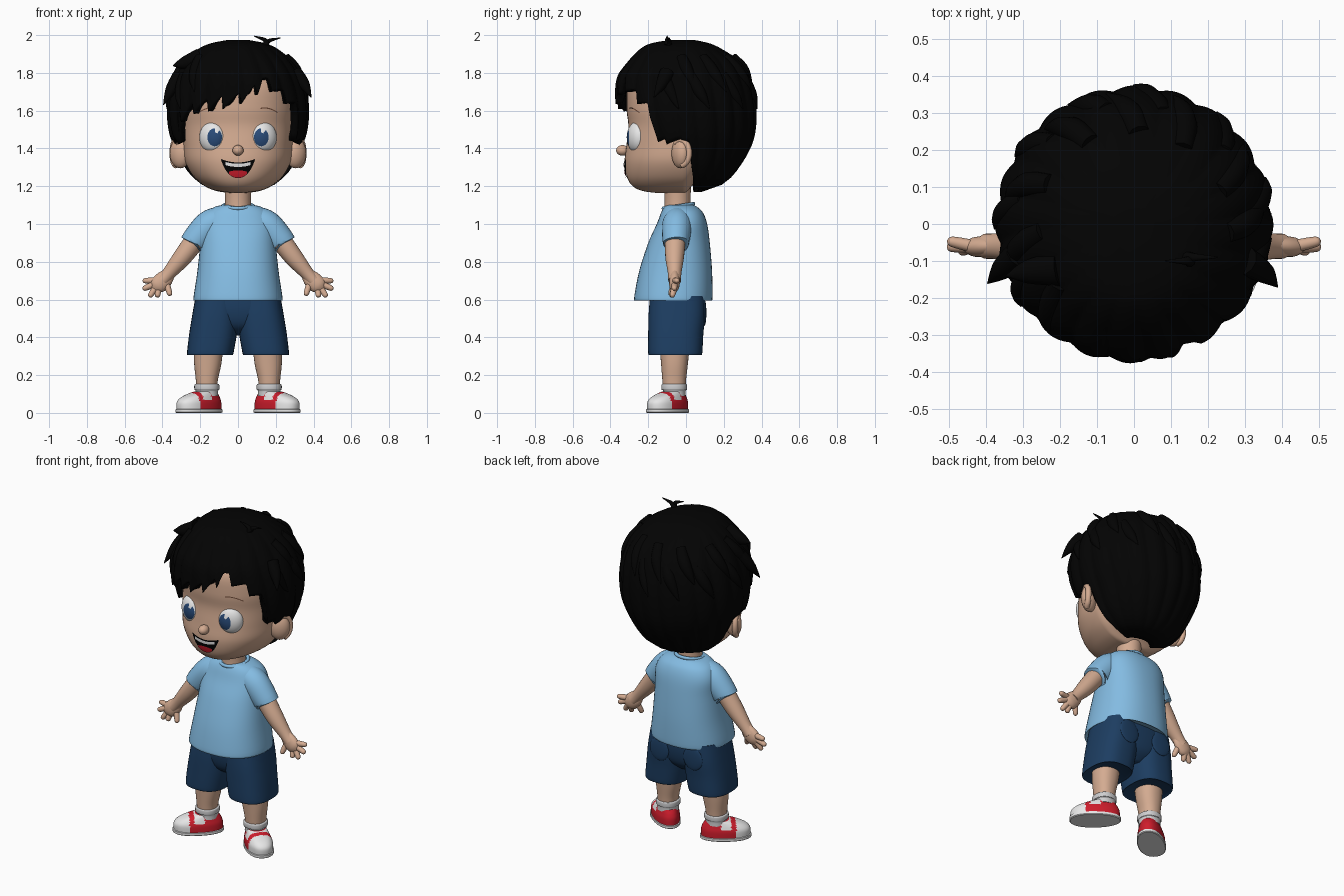
import bpy, bmesh, math, random
from math import sin, cos, pi, radians
from mathutils import Vector, Matrix

random.seed(4)
if "Cube" in bpy.data.objects:
    bpy.data.objects.remove(bpy.data.objects["Cube"])


def material(name, *rgb):
    m = bpy.data.materials.new(name)
    m.use_nodes = True
    m.diffuse_color = (*rgb, 1)
    m.node_tree.nodes["Principled BSDF"].inputs["Base Color"].default_value = (*rgb, 1)
    return m


SKIN = material("skin", .66, .41, .285)
HAIR = material("hair_black", .001, .001, .001)
SHIRT = material("shirt_blue", .23, .50, .76)
SHORTS = material("shorts_navy", .012, .047, .12)
RED = material("shoe_red", .62, .012, .025)
WHITE = material("white", .80, .80, .80)
IRIS = material("iris_blue", .022, .07, .19)
SOCK = material("sock_grey", .62, .62, .63)
BROW = material("brow_brown", .16, .07, .04)


def finish(name, bm, mats, rule=None, angle=45):
    """Turn a bmesh into a smooth-shaded object, coloured by a face rule."""
    bmesh.ops.recalc_face_normals(bm, faces=bm.faces)
    for f in bm.faces:
        f.smooth = True
        if rule:
            f.material_index = rule(f.calc_center_median())
    me = bpy.data.meshes.new(name)
    bm.to_mesh(me)
    bm.free()
    me.set_sharp_from_angle(angle=radians(angle))
    for m in mats:
        me.materials.append(m)
    ob = bpy.data.objects.new(name, me)
    bpy.context.collection.objects.link(ob)
    return ob


def loft(name, rings, mats, rule=None, caps=(True, True), angle=45):
    bm = bmesh.new()
    loops = [[bm.verts.new(p) for p in ring] for ring in rings]
    n = len(loops[0])
    for a, b in zip(loops, loops[1:]):
        for i in range(n):
            bm.faces.new((a[i], a[(i + 1) % n], b[(i + 1) % n], b[i]))
    for loop, cap in zip((loops[0], loops[-1]), caps):
        if cap:
            bm.faces.new(loop)
    return finish(name, bm, mats, rule, angle)


def smooth(rows, k=5):
    """Catmull-Rom through rows of numbers."""
    out = []
    for i in range(len(rows) - 1):
        pick = [rows[max(i - 1, 0)], rows[i], rows[i + 1], rows[min(i + 2, len(rows) - 1)]]
        for j in range(k):
            t = j / k
            out.append(tuple(.5 * (2*b + (c-a)*t + (2*a-5*b+4*c-d)*t*t + (3*b-a-3*c+d)*t**3)
                             for a, b, c, d in zip(*pick)))
    return out + [rows[-1]]


def power(v, p):
    return math.copysign(abs(v) ** (2 / p), v)


def body(name, rows, mat, p=2.2, yc=None, n=48):
    """Stacked oval sections: rows are z, centre x, half width, front y, back y."""
    rings = []
    for z, cx, rx, yf, yb in smooth(rows):
        c = (yf + yb) / 2 if yc is None else yc
        ring = []
        for i in range(n):
            s = sin(2 * pi * i / n)
            ring.append((cx + rx * power(cos(2 * pi * i / n), p),
                         c + (yb - c if s > 0 else c - yf) * power(s, p), z))
        rings.append(ring)
    return loft(name, rings, [mat])


def tube(name, path, mat, flat=1, n=16):
    """Round limb along x, y, z, radius rows; flat squeezes it front to back."""
    pts = smooth(path)
    rings = []
    for i, (x, y, z, r) in enumerate(pts):
        t = Vector(pts[min(i + 1, len(pts) - 1)][:3]) - Vector(pts[max(i - 1, 0)][:3])
        u = t.cross(Vector((0, 1, 0))).normalized()
        v = u.cross(t).normalized() * flat
        r = max(r, .001)
        rings.append([Vector((x, y, z)) + r * (cos(2*pi*j/n) * u + sin(2*pi*j/n) * v) for j in range(n)])
    return loft(name, rings, [mat])


def ball(name, loc, size, mat, turn=0):
    bm = bmesh.new()
    bmesh.ops.create_uvsphere(bm, u_segments=32, v_segments=20, radius=1)
    bm.transform(Matrix.Translation(loc) @ Matrix.Rotation(turn, 4, 'Z') @ Matrix.Diagonal((*size, 1)))
    return finish(name, bm, [mat])


# Head, neck and nose
HEAD = [(1.165, 0, .05, -.16, 0), (1.175, 0, .115, -.23, .01), (1.2, 0, .175, -.282, .03),
        (1.25, 0, .235, -.313, .08), (1.33, 0, .28, -.325, .14), (1.42, 0, .29, -.315, .2),
        (1.52, 0, .295, -.305, .27), (1.62, 0, .3, -.315, .28), (1.75, 0, .28, -.3, .28),
        (1.85, 0, .2, -.2, .2), (1.9, 0, .05, -.05, .05)]
body("head", HEAD, SKIN, yc=-.02)
tube("neck", [(0, -.045, 1.04, .072), (0, -.045, 1.12, .068), (0, -.045, 1.24, .075)], SKIN, n=32)
ball("nose", (0, -.336, 1.39), (.029, .034, .028), SKIN)


def lookup(table, z):
    for a, b in zip(table, table[1:]):
        if (a[0] - z) * (b[0] - z) <= 0 and a[0] != b[0]:
            t = (z - a[0]) / (b[0] - a[0])
            return [p + (q - p) * t for p, q in zip(a, b)]
    return table[-1]


FACE = smooth(HEAD)


def face_patch(name, x0, x1, top, bottom, lift, mat, n=28, m=10):
    """Thin painted plate that follows the face."""
    bm = bmesh.new()
    grid = []
    for i in range(n + 1):
        x = x0 + (x1 - x0) * i / n
        col = []
        for j in range(m + 1):
            z = bottom(x) + (top(x) - bottom(x)) * j / m
            _, _, rx, yf, _ = lookup(FACE, z)
            y = -.02 + (yf + .02) * (1 - abs(x / rx) ** 2.2) ** (1 / 2.2)
            col.append(bm.verts.new((x, y - lift, z)))
        grid.append(col)
    for a, b in zip(grid, grid[1:]):
        for j in range(m):
            bm.faces.new((a[j], b[j], b[j + 1], a[j + 1]))
    return finish(name, bm, [mat])


# Mouth, teeth and tongue
lip = lambda x: 1.326 + 2.2 * x * x
jaw = lambda x: 1.243 + 8 * x * x + 480 * x ** 4
face_patch("mouth", -.09, .09, lip, jaw, .004, HAIR)
face_patch("teeth", -.066, .066, lambda x: lip(x) - .007, lambda x: max(lip(x) - .024, jaw(x)), .007, WHITE)
face_patch("tongue", -.048, .048, lambda x: 1.284 - 3 * x * x, lambda x: jaw(x) + .002, .007, RED)

# Eyes, brows and ears
for s, side in ((1, "left"), (-1, "right")):
    bm = bmesh.new()
    bmesh.ops.create_uvsphere(bm, u_segments=48, v_segments=40, radius=1)
    for f in bm.faces:
        c = f.calc_center_median().normalized()
        a, turn = math.acos(c.z), math.atan2(c.y, c.x)
        f.material_index = int(a < radians(36) and not (a > .3 and .9 < turn < 1.6))
    bm.transform(Matrix.Translation((s * .137, -.262, 1.459)) @ Matrix.Rotation(s * .42, 4, 'Z')
                 @ Matrix.Diagonal((.071, .047, .081, 1)) @ Matrix.Rotation(-s * .54, 4, 'Z')
                 @ Matrix.Rotation(pi / 2, 4, 'X'))
    finish(side + "_eye", bm, [WHITE, IRIS])
    arch = lambda x: 1.617 - 5 * (abs(x) - .14) ** 2
    face_patch(side + "_brow", s * .12, s * .21, arch, lambda x: arch(x) - .006, .004, BROW, m=2)
    ball(side + "_ear", (s * .305, -.03, 1.375), (.06, .042, .08), SKIN, s * .5)
    rim = [(s * (.325 + .022 * cos(t)), -.03 + .046 * cos(t), 1.376 + .068 * sin(t), .016)
           for t in [radians(d) for d in range(-80, 131, 30)]]
    tube(side + "_ear_rim", rim, SKIN)

# Hair shell: z, half width, front depth, back depth
SHAPE = smooth([(1.975, .05, .08, .04), (1.955, .15, .19, .13), (1.92, .22, .25, .2),
                (1.86, .285, .305, .285), (1.78, .335, .36, .335), (1.68, .365, .372, .362),
                (1.58, .372, .367, .37), (1.48, .36, .34, .362), (1.4, .33, .32, .337),
                (1.3, .285, .3, .278), (1.22, .21, .2, .188), (1.18, .13, .1, .09), (1.168, .07, .05, .04)])
HAIRLINE = [(-180, 1.17), (-97, 1.17), (-93, 1.45), (-63, 1.45), (-58, 1.6), (-40, 1.645), (-20, 1.67),
            (0, 1.69), (15, 1.74), (23, 1.8), (28, 1.78), (45, 1.7), (57, 1.64), (63, 1.45),
            (93, 1.45), (97, 1.17), (180, 1.17)]


def hair_point(deg, z, grow=1.0):
    _, rx, f, b = lookup(SHAPE, z)
    a = radians(deg)
    ridge = grow * (1 + .035 * min(1, (1.985 - z) * 8) * (abs(sin(10 * a + 3 * z)) - .65))
    return Vector((rx * sin(a) * ridge, -(f if cos(a) > 0 else b) * cos(a) * ridge
                   + .25 * max(0, 1.3 - z), z))


def hair_end(deg):
    amp = .07 if abs(deg) < 58 else .03 if abs(deg) < 94 else 0
    return lookup(HAIRLINE, deg)[1] - amp * (1 - (deg + 180) / 14 % 1) ** 1.3


ROWS, COLS = 36, 240
rings = []
for r in range(ROWS + 1):
    t = (r / ROWS) ** 1.7
    rings.append([hair_point(d, 1.975 - (1.975 - hair_end(d)) * t)
                  for d in [-180 + 360 * c / COLS for c in range(COLS)]])
shell = loft("hair", rings, [HAIR], caps=(True, False))
solid = shell.modifiers.new("thickness", 'SOLIDIFY')
solid.thickness, solid.offset = .04, -1

# Overlapping locks and loose tufts
for row, z in enumerate((1.88, 1.79)):
    for k in range(11):
        d = -180 + 360 * (k + row / 2) / 11 + random.uniform(-6, 6)
        if abs(d - 10) < 50:
            continue
        path = [(*hair_point(d + 5 * i, z - .06 * i, g), w)
                for i, (g, w) in enumerate(((.92, .03), (.94, .036), (.97, .026), (1.005, .002)))]
        tube("hair_lock", path, HAIR, n=10)
for path in ([(-.2, -.12, 1.88, .05), (-.29, -.13, 1.85, .032), (-.345, -.14, 1.838, .002)],
             [(.3, -.1, 1.8, .04), (.35, -.13, 1.74, .03), (.388, -.17, 1.67, .002)],
             [(-.31, -.08, 1.78, .04), (-.355, -.12, 1.71, .03), (-.395, -.16, 1.63, .002)],
             [(.15, -.1, 1.95, .016), (.14, -.1, 1.975, .011), (.085, -.1, 1.995, .002)],
             [(.14, -.09, 1.94, .018), (.165, -.09, 1.97, .011), (.225, -.09, 1.985, .002)]):
    tube("hair_tuft", path, HAIR, n=10)

# Shirt
body("shirt", [(.6, 0, .228, -.265, .132), (.607, 0, .236, -.275, .14), (.75, 0, .215, -.248, .138),
               (.9, 0, .2, -.2, .126), (1, 0, .195, -.155, .112), (1.06, 0, .168, -.132, .09),
               (1.09, 0, .125, -.115, .06), (1.1, 0, .085, -.1, .04)], SHIRT, p=2.3)
bpy.ops.mesh.primitive_torus_add(location=(0, -.04, 1.095), rotation=(.15, 0, 0), major_radius=.08,
                                 minor_radius=.01, major_segments=40, minor_segments=10)
collar = bpy.context.object
collar.name = "collar"
collar.data.materials.append(SHIRT)
bpy.ops.object.shade_smooth()

# Shorts hips
body("shorts_hips", [(.41, 0, .04, -.1, .03), (.46, 0, .15, -.165, .08), (.54, 0, .215, -.19, .1),
                     (.64, 0, .21, -.19, .1)], SHORTS, p=2.5)

for s, side in ((1, "left"), (-1, "right")):
    # Sleeve, arm and hand
    tube(side + "_sleeve", [(s * .08, -.04, 1.02, .075), (s * .15, -.048, .99, .083),
                            (s * .226, -.053, .91, .075), (s * .23, -.053, .904, .07)], SHIRT, .95, 28)
    tube(side + "_arm", [(s * .2, -.055, .95, .056), (s * .29, -.06, .83, .05), (s * .365, -.06, .74, .036),
                         (s * .4, -.06, .7, .034)], SKIN, n=24)
    tube(side + "_palm", [(s * .355, -.06, .75, .028), (s * .39, -.06, .708, .046), (s * .425, -.062, .675, .045),
                          (s * .445, -.062, .655, .025)], SKIN, .6)
    for finger, bx, bz, tx, tz, y in (("thumb", .38, .69, .358, .62, -.085), ("index_finger", .42, .66, .428, .612, -.08),
                                      ("middle_finger", .435, .665, .47, .613, -.075), ("ring_finger", .445, .68, .505, .655, -.062),
                                      ("little_finger", .435, .7, .505, .7, -.045)):
        tip = Vector((s * tx, y, tz))
        base = Vector((s * bx, -.06, bz))
        tube(f"{side}_{finger}", [(*base, .017), (*base.lerp(tip, .6), .0155), (*base.lerp(tip, .9), .012),
                                  (*tip, .002)], SKIN, n=12)

    # Shorts leg, back pocket and leg
    body(side + "_shorts_leg", [(.31, s * .146, .118, -.192, .078), (.316, s * .147, .123, -.2, .086),
                                (.42, s * .132, .126, -.2, .092), (.52, s * .12, .122, -.198, .102),
                                (.62, s * .11, .114, -.19, .1)], SHORTS, p=2.6)
    ball(side + "_back_pocket", (s * .115, .097, .53), (.065, .011, .07), SHORTS)
    body(side + "_leg", [(.1, s * .165, .055, -.12, -.003), (.17, s * .165, .058, -.125, 0),
                         (.26, s * .16, .072, -.132, .01), (.36, s * .155, .078, -.14, .02)], SKIN)
    body(side + "_sock", [(.09, s * .165, .06, -.122, -.002), (.118, s * .165, .06, -.122, -.002),
                          (.124, s * .165, .066, -.13, .005), (.148, s * .165, .066, -.13, .005),
                          (.153, s * .165, .06, -.124, 0)], SOCK)

    # Shoe, turned outwards, with white toe cap and strap
    ahead = Vector((s * cos(.7), -sin(.7), 0))
    across = s * Vector((ahead.y, -ahead.x, 0))
    mid = Vector((s * .205, -.095, 0))

    def foot_ring(z, shift, half, wide, n=72):
        return [mid + ahead * (shift + half * power(cos(2*pi*i/n), 2.2))
                + across * wide * (1 + .08 * cos(2*pi*i/n)) * power(sin(2*pi*i/n), 2.2)
                + Vector((0, 0, z)) for i in range(n)]

    def shoe_colour(c):
        along = (c - mid).dot(ahead)
        return int(along > .055 or (c.z > .068 and -.03 < along < .028))

    loft(side + "_sole", [foot_ring(0, 0, .14, .074), foot_ring(.004, 0, .145, .078),
                          foot_ring(.018, 0, .145, .078), foot_ring(.02, 0, .14, .074)],
         [WHITE], angle=30)
    upper = smooth([(.015, 0, .139, .074), (.055, 0, .138, .073), (.08, -.008, .122, .066),
                    (.1, -.026, .092, .058), (.113, -.044, .064, .052)], 8)
    loft(side + "_shoe", [foot_ring(*row) for row in upper], [RED, WHITE], shoe_colour)
